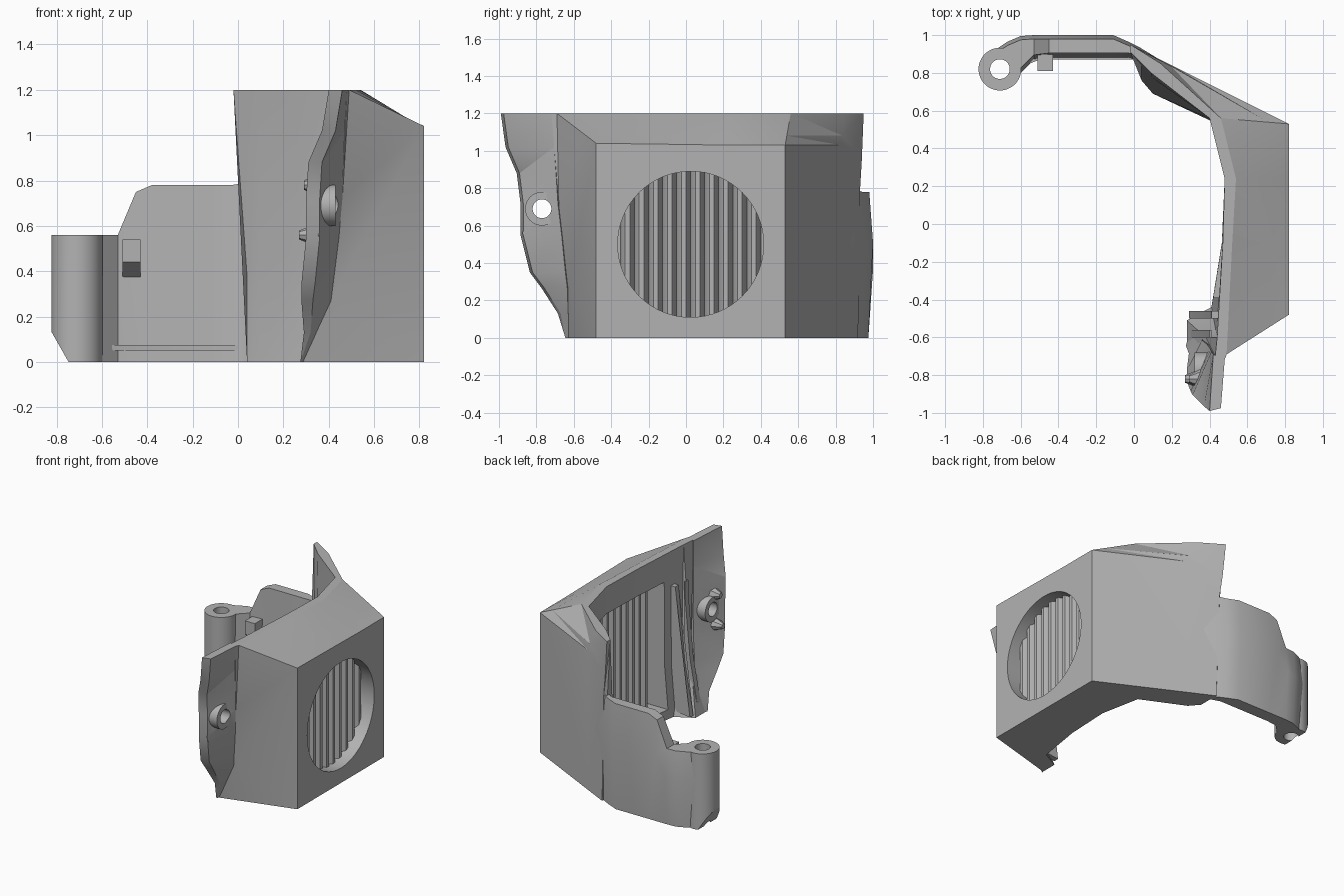
import bpy, bmesh, math
from mathutils import Vector, Matrix

cube = bpy.data.objects.get("Cube")
if cube:
    bpy.data.objects.remove(cube, do_unlink=True)

grey = bpy.data.materials.new("plain grey")
grey.use_nodes = True
grey.diffuse_color = (0.45, 0.45, 0.45, 1)
grey.node_tree.nodes["Principled BSDF"].inputs["Base Color"].default_value = grey.diffuse_color


def finish(name, bm):
    bmesh.ops.recalc_face_normals(bm, faces=bm.faces)
    mesh = bpy.data.meshes.new(name)
    bm.to_mesh(mesh)
    bm.free()
    mesh.materials.append(grey)
    obj = bpy.data.objects.new(name, mesh)
    bpy.context.collection.objects.link(obj)
    return obj


def loft(name, sections):
    """Closed solid skinned through matching loops of points."""
    bm = bmesh.new()
    loops = [[bm.verts.new(p) for p in s] for s in sections]
    n = len(loops[0])
    for a, b in zip(loops, loops[1:]):
        for i in range(n):
            j = (i + 1) % n
            bm.faces.new((a[i], a[j], b[j], b[i]))
    bm.faces.new(loops[0])
    bm.faces.new(loops[-1])
    bmesh.ops.triangulate(bm, faces=bm.faces)
    return finish(name, bm)


def prism(name, outline, offset):
    off = Vector(offset)
    return loft(name, [outline, [Vector(p) + off for p in outline]])


def box(name, lo, hi):
    (a, b, c), (d, e, f) = lo, hi
    return prism(name, [(a, b, c), (d, b, c), (d, e, c), (a, e, c)], (0, 0, f - c))


def cylinder(name, centre, r, length, along_x=False, r2=None, sides=48):
    bm = bmesh.new()
    bmesh.ops.create_cone(bm, cap_ends=True, segments=sides, radius1=r,
                          radius2=r if r2 is None else r2, depth=length)
    turn = Matrix.Rotation(math.pi / 2, 4, 'Y') if along_x else Matrix()
    bm.transform(Matrix.Translation(centre) @ turn)
    return finish(name, bm)


def volume(obj):
    bm = bmesh.new()
    bm.from_mesh(obj.data)
    v = bm.calc_volume()
    bm.free()
    return v


def cut(obj, cutter):
    """Subtract the cutter, trying the next solver if nothing was removed."""
    full = volume(obj)
    bpy.context.view_layer.objects.active = obj
    for solver in ('EXACT', 'MANIFOLD', 'FLOAT'):
        before = obj.data.copy()
        mod = obj.modifiers.new("cut", 'BOOLEAN')
        mod.operation, mod.solver, mod.object = 'DIFFERENCE', solver, cutter
        bpy.ops.object.modifier_apply(modifier=mod.name)
        if 0.2 * full < volume(obj) < 0.9995 * full:
            break
        obj.data = before
    bpy.data.objects.remove(cutter, do_unlink=True)


# Main housing: outer wall, sloping shoulder, thin top rim, inner wall
TOP, WAIST = 1.2, 0.38


def station(outer, shoulder, rim, rim_in, foot):
    low, high = Vector((*outer, shoulder)), Vector((*rim, TOP))
    waist = Vector(rim_in).lerp(Vector(foot), 0.2)
    return [(*outer, 0), low, low.lerp(high, 0.3), high, (*rim_in, TOP),
            (*waist, WAIST), (*foot, 0)]


front = [(0.28, -0.63, 0), (0.41, -0.63, 0.27), (0.46, -0.68, 0.72), (0.48, -0.72, TOP),
         (0.43, -0.70, TOP), (0.38, -0.60, WAIST), (0.28, -0.51, 0)]
housing = loft("housing", [
    front,
    station((0.82, -0.48), 1.04, (0.49, -0.69), (0.44, -0.6), (0.41, -0.44)),
    station((0.82, -0.1), 1.035, (0.52, -0.1), (0.47, -0.1), (0.465, -0.1)),
    station((0.82, 0.24), 1.03, (0.54, 0.24), (0.48, 0.24), (0.48, 0.24)),
    station((0.82, 0.53), 1.03, (0.46, 0.56), (0.40, 0.56), (0.42, 0.54)),
    station((0.22, 0.83), 1.03, (0.14, 0.85), (0.09, 0.80), (0.10, 0.69)),
    [(0.04, 0.92, 0), (0.02, 0.93, 0.78), (0.0, 0.94, 0.95), (-0.02, 0.95, TOP),
     (-0.02, 0.91, TOP), (0.04, 0.84, WAIST), (0.04, 0.76, 0)],
])
cut(housing, cylinder("round_opening", (0.78, 0.025, 0.5), 0.39, 0.36, True, sides=64))
cut(housing, box("pocket", (0.2, -0.39, 0.07), (0.68, 0.44, 1.0)))

# Corrugated grille behind the round opening
PITCH, RIBS, START = 0.075, 10, -0.35
wave = []
for k in range(RIBS):
    y = START + k * PITCH
    wave += [(0.69, y), (0.72, y + 0.01), (0.74, y + 0.025),
             (0.74, y + 0.05), (0.72, y + 0.065)]
wave.append((0.69, START + RIBS * PITCH))
ring = [(x, y, 0.06) for x, y in wave] + [(1.28 - x, y, 0.06) for x, y in reversed(wave)]
prism("grille", ring, (0, 0, 0.95))

# Rear arm: rows of x, outer y, inner y, top height
arm = []
for x, yo, yi, h in [(0.12, 0.875, 0.80, 0.79), (0.03, 0.93, 0.86, 0.79),
                     (-0.03, 0.96, 0.88, 0.78), (-0.11, 0.995, 0.88, 0.78),
                     (-0.38, 0.995, 0.88, 0.78), (-0.45, 0.995, 0.88, 0.75),
                     (-0.53, 0.995, 0.87, 0.56), (-0.60, 0.99, 0.80, 0.56),
                     (-0.67, 0.96, 0.80, 0.56), (-0.73, 0.92, 0.82, 0.56)]:
    arm.append([(x, yo - 0.02, 0), (x, yo + 0.005, h * 0.65), (x, yo - 0.015, h),
                (x, yi + 0.025, h), (x, yi, 0)])
arm = loft("rear_arm", arm)
HX, HY = -0.71, 0.82
cut(arm, cylinder("arm_bore", (HX, HY, 0.3), 0.052, 1))

# Hinge barrel with a slanted foot and a bore
barrel = cylinder("hinge_barrel", (HX, HY, 0.28), 0.113, 0.56)
cut(barrel, cylinder("barrel_bore", (HX, HY, 0.3), 0.052, 1))
cut(barrel, prism("foot_slant", [(-0.9, 0.6, 0.27), (-0.9, 0.6, -0.1), (-0.69, 0.6, -0.1)],
                  (0, 0.4, 0)))

# Catch and lower ledge on the inside of the arm
prism("catch", [(-0.51, 0.81, 0.54), (-0.51, 0.81, 0.44), (-0.51, 0.91, 0.36),
                (-0.51, 0.91, 0.54)], (0.08, 0, 0))
prism("lower_ledge", [(-0.60, 0.83, 0.05), (-0.50, 0.87, 0.05), (0.0, 0.87, 0.05),
                      (0.0, 0.9, 0.05), (-0.58, 0.9, 0.05)], (0, 0, 0.025))

# Front flap: rows of height, crease x and y, free edge x and y
flap = []
for z, cx, cy, ex, ey in [(0, 0.30, -0.61, 0.285, -0.63), (0.13, 0.345, -0.63, 0.32, -0.67),
                          (0.27, 0.41, -0.635, 0.33, -0.76), (0.35, 0.42, -0.645, 0.34, -0.82),
                          (0.55, 0.445, -0.665, 0.36, -0.87), (0.72, 0.46, -0.685, 0.36, -0.87),
                          (0.88, 0.465, -0.695, 0.37, -0.89), (1.02, 0.47, -0.705, 0.43, -0.95),
                          (TOP, 0.48, -0.72, 0.46, -0.975)]:
    t = min(0.06, 0.01 + z * 0.15)
    flap.append([(cx, cy, z), (ex, ey, z), (ex - t, ey - 0.015, z), (cx - t, cy + 0.03, z)])
flap = loft("front_flap", flap)

# Screw eyelet through the flap
EY, EZ = -0.77, 0.69
eyelet = cylinder("screw_eyelet", (0.375, EY, EZ), 0.09, 0.11, True)
for part in (flap, eyelet):
    cut(part, cylinder("screw_hole", (0.4, EY, EZ), 0.05, 0.5, True))

# Locating pegs and stiffening ribs on the inside of the flap
for z, tip in ((0.56, 0.27), (0.78, 0.29)):
    cylinder("locating_peg", ((tip + 0.36) / 2, -0.82, z), 0.02, 0.36 - tip, True, 0.055, 8)
for y, outer in ((-0.6, 0.4), (-0.5, 0.45)):
    prism("inner_rib", [(0.29, y, 0.02), (outer, y, 0.04), (outer, y, 0.95), (0.41, y, 0.95),
                        (0.36, y, 0.4)], (0, 0.04, 0))

for obj in bpy.context.scene.objects:
    if obj.type == 'MESH':
        bpy.ops.object.select_all(action='DESELECT')
        obj.select_set(True)
        bpy.context.view_layer.objects.active = obj
        bpy.ops.object.shade_smooth_by_angle(angle=math.radians(25))
